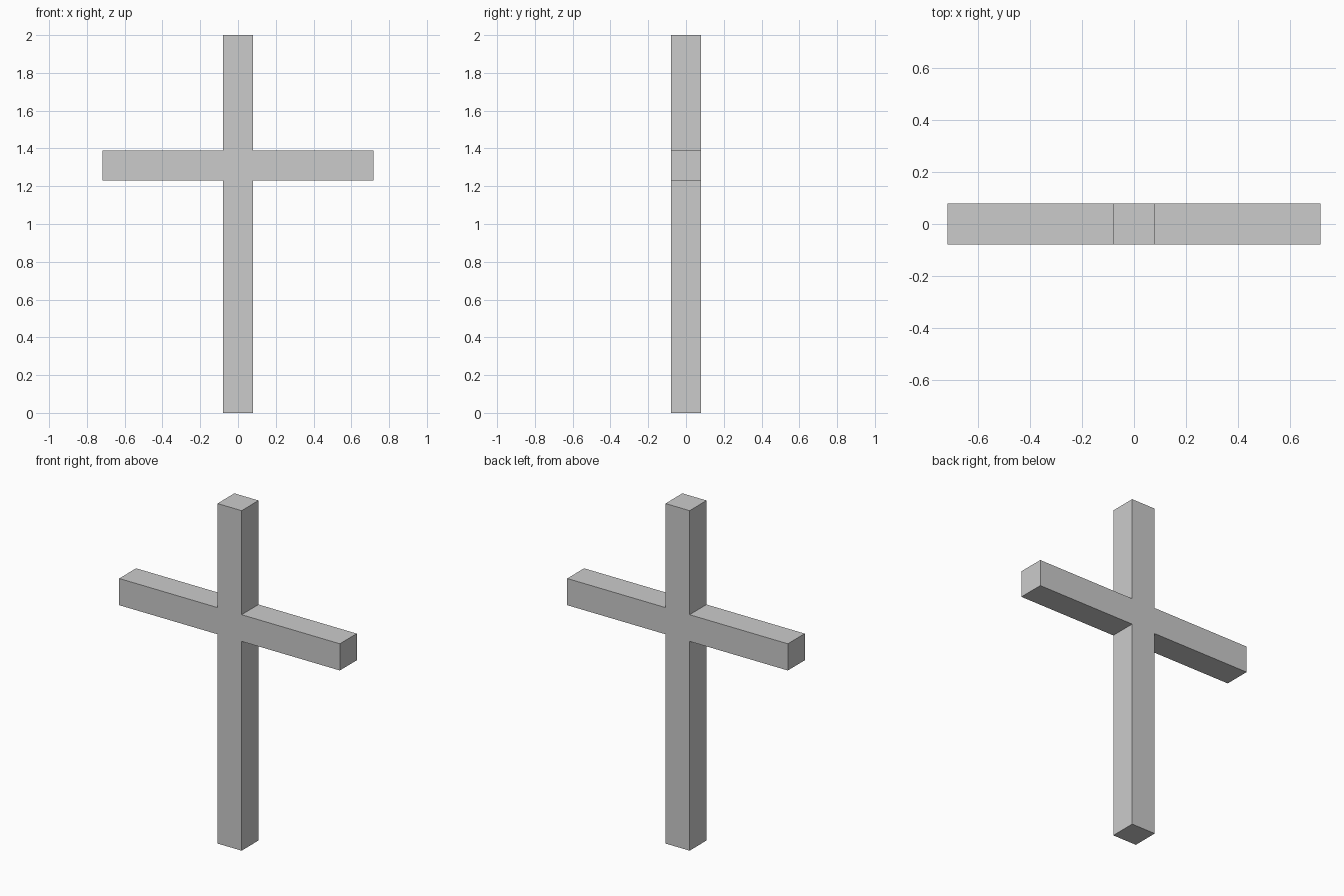
import bpy
import bmesh

if "Cube" in bpy.data.objects:
    bpy.data.objects.remove(bpy.data.objects["Cube"])

HALF = 0.0785            # half thickness of both bars
ARM = 0.718              # half length of the crossbar
LOW, HIGH, TOP = 1.231, 1.388, 2.0

# Right half of the cross outline, bottom to top, mirrored to close the loop
right = [(HALF, 0), (HALF, LOW), (ARM, LOW), (ARM, HIGH), (HALF, HIGH), (HALF, TOP)]
outline = right + [(-x, z) for x, z in reversed(right)]

# Cross: one flat profile extruded front to back
bm = bmesh.new()
face = bm.faces.new([bm.verts.new((x, -HALF, z)) for x, z in outline])
ext = bmesh.ops.extrude_face_region(bm, geom=[face], use_keep_orig=True)
moved = [g for g in ext["geom"] if isinstance(g, bmesh.types.BMVert)]
bmesh.ops.translate(bm, verts=moved, vec=(0, 2 * HALF, 0))
bmesh.ops.recalc_face_normals(bm, faces=bm.faces)

mesh = bpy.data.meshes.new("cross")
bm.to_mesh(mesh)
bm.free()
bpy.context.collection.objects.link(bpy.data.objects.new("cross", mesh))
